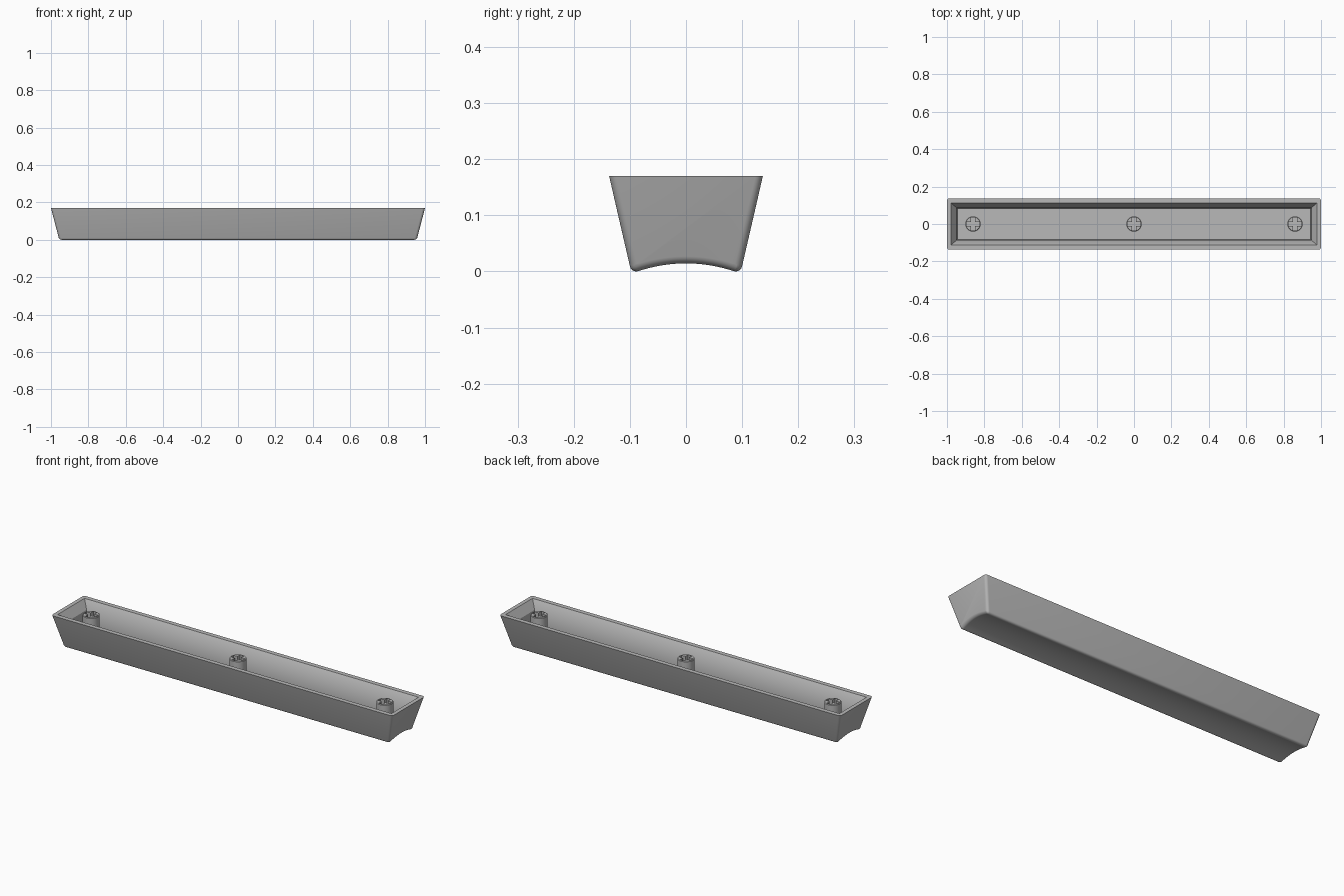
import bpy, bmesh, math

cube = bpy.data.objects.get("Cube")
if cube:
    bpy.data.objects.remove(cube, do_unlink=True)

RIM = 0.17          # height of the open rim
STEM_TOP = 0.16
FLOOR = 0.048

grey = bpy.data.materials.new("plain grey plastic")
grey.use_nodes = True
colour = (0.48, 0.48, 0.48, 1)
grey.diffuse_color = colour
for node in grey.node_tree.nodes:
    if node.type == 'BSDF_PRINCIPLED':
        node.inputs["Base Color"].default_value = colour


def to_object(bm, name):
    bmesh.ops.recalc_face_normals(bm, faces=bm.faces)
    mesh = bpy.data.meshes.new(name)
    bm.to_mesh(mesh)
    bm.free()
    mesh.materials.append(grey)
    obj = bpy.data.objects.new(name, mesh)
    bpy.context.collection.objects.link(obj)
    return obj


def loft(rings, name=None):
    """Closed solid through rings that have equal point counts."""
    bm = bmesh.new()
    rows = [[bm.verts.new(p) for p in ring] for ring in rings]
    for low, high in zip(rows, rows[1:]):
        for i in range(len(low)):
            j = (i + 1) % len(low)
            bm.faces.new((low[i], low[j], high[j], high[i]))
    bm.faces.new(rows[0])
    bm.faces.new(rows[-1])
    return to_object(bm, name) if name else bm


def activate(obj):
    bpy.ops.object.select_all(action='DESELECT')
    obj.select_set(True)
    bpy.context.view_layer.objects.active = obj


def cut(obj, cutter):
    activate(obj)
    mod = obj.modifiers.new("cut", 'BOOLEAN')
    mod.operation = 'DIFFERENCE'
    mod.solver = 'EXACT'
    mod.object = cutter
    bpy.ops.object.modifier_apply(modifier=mod.name)
    bpy.data.objects.remove(cutter, do_unlink=True)


def smooth(obj):
    activate(obj)
    bpy.ops.object.shade_smooth_by_angle(angle=math.radians(32))


def rectangle(x, y, z):
    return [(-x, -y, z), (x, -y, z), (x, y, z), (-x, y, z)]


# Outer shell: dished cross-section stretched along x with tapered ends
steps = 20
profile = [(-0.137, RIM)]
for i in range(steps + 1):
    t = 2 * i / steps - 1
    profile.append((0.097 * t, 0.014 - 0.018 * t * t))
profile.append((0.137, RIM))


def end_ring(side):
    return [(side * (1 - 0.26 * (RIM - z)), y, z) for y, z in profile]


bm = loft([end_ring(-1), end_ring(1)])
bmesh.ops.recalc_face_normals(bm, faces=bm.faces)
bm.normal_update()
soft = [e for e in bm.edges
        if e.calc_face_angle(0) > 0.7
        and min(v.co.z for v in e.verts) < RIM - 0.01]
bmesh.ops.bevel(bm, geom=soft, offset=0.013, offset_type='OFFSET',
                segments=5, profile=0.5, affect='EDGES')
lowest = min(v.co.z for v in bm.verts)
for v in bm.verts:
    v.co.z = RIM - (RIM - v.co.z) * RIM / (RIM - lowest)
shell = to_object(bm, "shell")

# Hollow interior with a flared mouth
cavity = loft([rectangle(0.945, 0.084, FLOOR),
               rectangle(0.948, 0.086, 0.127),
               rectangle(0.979, 0.113, RIM),
               rectangle(0.979, 0.113, RIM + 0.05)], "cavity_cutter")
cut(shell, cavity)
smooth(shell)


# Round mounting stems with cross-shaped sockets
def circle(radius, x, z, sides=40):
    return [(x + radius * math.cos(math.tau * i / sides),
             radius * math.sin(math.tau * i / sides), z) for i in range(sides)]


def cross(x, z, reach=0.034, half=0.011):
    quarter = [(reach, -half), (reach, half), (half, half)]
    points = []
    for turn in range(4):
        c, s = round(math.cos(turn * math.pi / 2)), round(math.sin(turn * math.pi / 2))
        points += [(x + c * a - s * b, s * a + c * b, z) for a, b in quarter]
    return points


for name, x in (("right_stem", -0.861), ("middle_stem", 0), ("left_stem", 0.861)):
    stem = loft([circle(0.041, x, FLOOR - 0.004), circle(0.041, x, STEM_TOP - 0.003),
                 circle(0.038, x, STEM_TOP)], name)
    socket = loft([cross(x, FLOOR + 0.01), cross(x, RIM + 0.05)], "socket_cutter")
    cut(stem, socket)
    smooth(stem)
